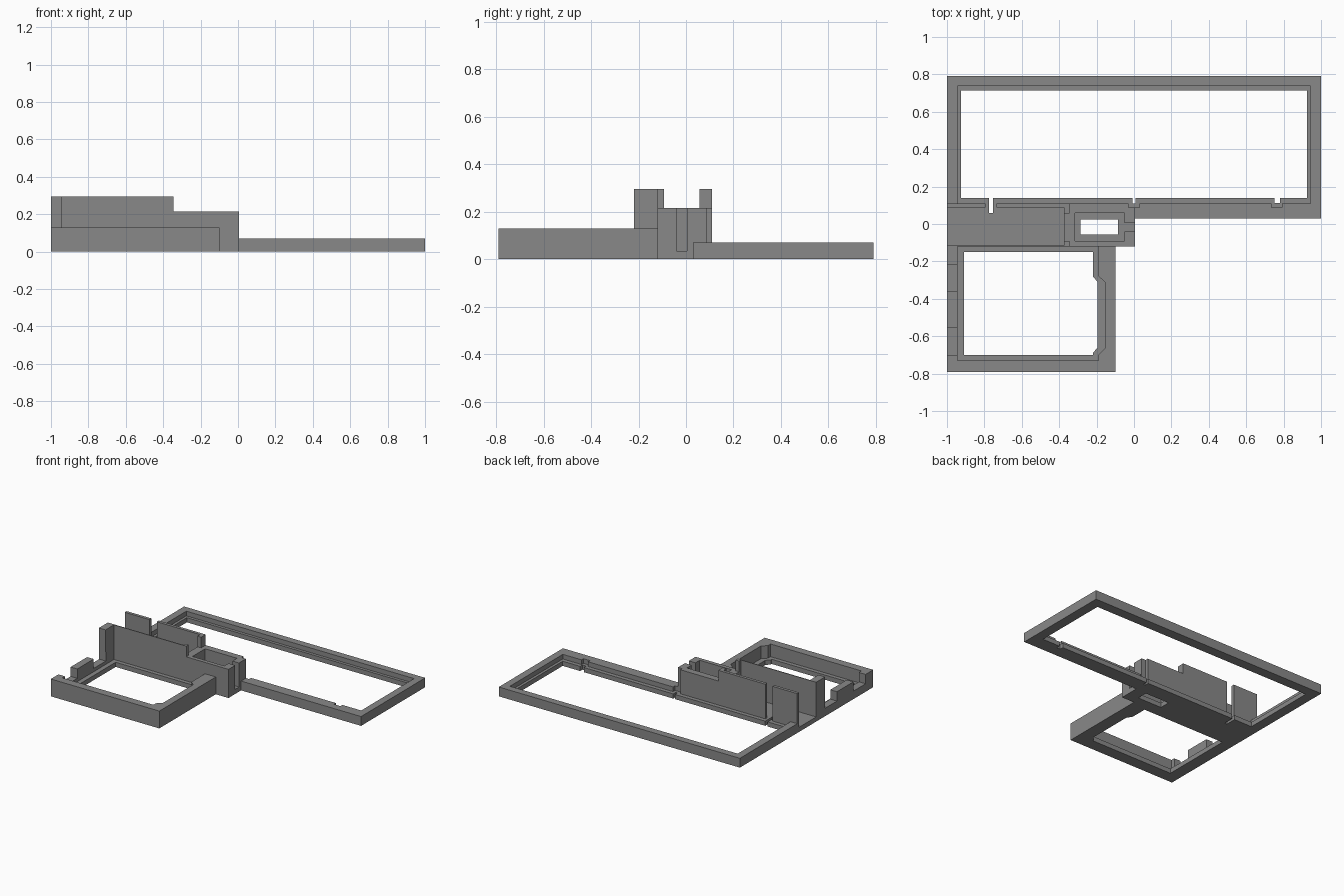
import bpy, bmesh

if "Cube" in bpy.data.objects:
    bpy.data.objects.remove(bpy.data.objects["Cube"])

grey = bpy.data.materials.new("plain_grey")
grey.diffuse_color = (0.25, 0.25, 0.25, 1)
grey.use_nodes = True
grey.node_tree.nodes["Principled BSDF"].inputs["Base Color"].default_value = grey.diffuse_color


def prism(name, pts, z0, z1):
    """Solid made by raising a flat outline from z0 to z1."""
    bm = bmesh.new()
    face = bm.faces.new([bm.verts.new((x, y, z0)) for x, y in pts])
    out = bmesh.ops.extrude_face_region(bm, geom=[face])
    for v in out["geom"]:
        if isinstance(v, bmesh.types.BMVert):
            v.co.z = z1
    bmesh.ops.recalc_face_normals(bm, faces=bm.faces)
    me = bpy.data.meshes.new(name)
    bm.to_mesh(me)
    bm.free()
    ob = bpy.data.objects.new(name, me)
    me.materials.append(grey)
    bpy.context.collection.objects.link(ob)
    return ob


def rect(x0, x1, y0, y1):
    return [(x0, y0), (x1, y0), (x1, y1), (x0, y1)]


def box(name, x0, x1, y0, y1, z0, z1):
    return prism(name, rect(x0, x1, y0, y1), z0, z1)


def combine(ob, tool, operation):
    """Apply a boolean and drop the tool."""
    bpy.context.view_layer.objects.active = ob
    mod = ob.modifiers.new("bool", 'BOOLEAN')
    mod.operation, mod.object, mod.solver = operation, tool, 'EXACT'
    bpy.ops.object.modifier_apply(modifier=mod.name)
    bpy.data.objects.remove(tool)


def cut(ob, pts, z0, z1=0.5):
    combine(ob, prism("cutter", pts, z0, z1), 'DIFFERENCE')


FLOOR, LOW, MID, HIGH, TALL = 0.035, 0.07, 0.13, 0.215, 0.295

# Wide back frame with a stepped opening
back = prism("back_frame", [(-1, 0.11), (0.005, 0.11), (0.005, 0.03),
                            (1, 0.03), (1, 0.79), (-1, 0.79)], 0, LOW)
cut(back, rect(-0.945, 0.945, 0.11, 0.737), FLOOR)
cut(back, rect(-0.925, 0.925, 0.14, 0.715), -0.1)
# Clip notches along the front rail of the back frame
for x, half in ((-0.765, 0.01), (0, 0.008), (0.765, 0.015)):
    cut(back, rect(x - half, x + half, 0.11 if x < 0.5 else 0.112, 0.2), -0.1)
cut(back, rect(-0.03, 0.03, 0.087, 0.112), FLOOR)
cut(back, rect(0.735, 0.79, 0.087, 0.112), FLOOR)

# Floor between the two frames
floor = box("middle_floor", -1, -0.375, -0.12, 0.11, 0, FLOOR)
cut(floor, rect(-0.775, -0.755, 0.06, 0.2), -0.1)

# Connector block with a pocket, a drain opening and an end slot
block = prism("connector_block", [(-0.375, -0.12), (0.005, -0.12), (0.005, 0.087),
                                  (-0.03, 0.087), (-0.03, 0.11), (-0.375, 0.11)],
              0, HIGH)
cut(block, rect(-0.315, -0.05, -0.09, 0.06), FLOOR)
cut(block, rect(-0.285, -0.085, -0.055, 0.025), -0.1)
cut(block, rect(-0.07, 0.1, -0.04, 0.005), FLOOR)
box("block_foot", -0.03, 0.005, 0.087, 0.11, 0, FLOOR)

# Upright walls on the middle part
box("rear_short_plate", -1, -0.795, 0.087, 0.11, FLOOR, TALL)
box("rear_long_plate", -0.735, -0.375, 0.087, 0.11, FLOOR, TALL)
box("rear_end_tab", -0.375, -0.345, 0.057, 0.11, HIGH, TALL)
box("front_end_tab", -0.375, -0.345, -0.12, -0.092, HIGH, TALL)
box("front_thin_wall", -1, -0.375, -0.12, -0.114, FLOOR, TALL)

# Square front frame with a stepped, chamfered opening
front = box("front_frame", -1, -0.1, -0.79, -0.12, 0, MID)
cut(front, [(-0.945, -0.12), (-0.945, -0.73), (-0.19, -0.73), (-0.19, -0.70),
            (-0.155, -0.665), (-0.155, -0.31), (-0.19, -0.28), (-0.19, -0.12)], FLOOR)
cut(front, [(-0.91, -0.15), (-0.91, -0.70), (-0.22, -0.70), (-0.22, -0.69),
            (-0.195, -0.66), (-0.195, -0.31), (-0.22, -0.28), (-0.22, -0.15)], -0.1)
# Gaps in the left rail
for y0, y1 in ((-0.70, -0.555), (-0.36, -0.217)):
    cut(front, rect(-1.1, -0.94, y0, y1), 0.06)
# Tall corner post on the left rail
box("corner_post", -1, -0.945, -0.22, -0.12, MID, TALL)
